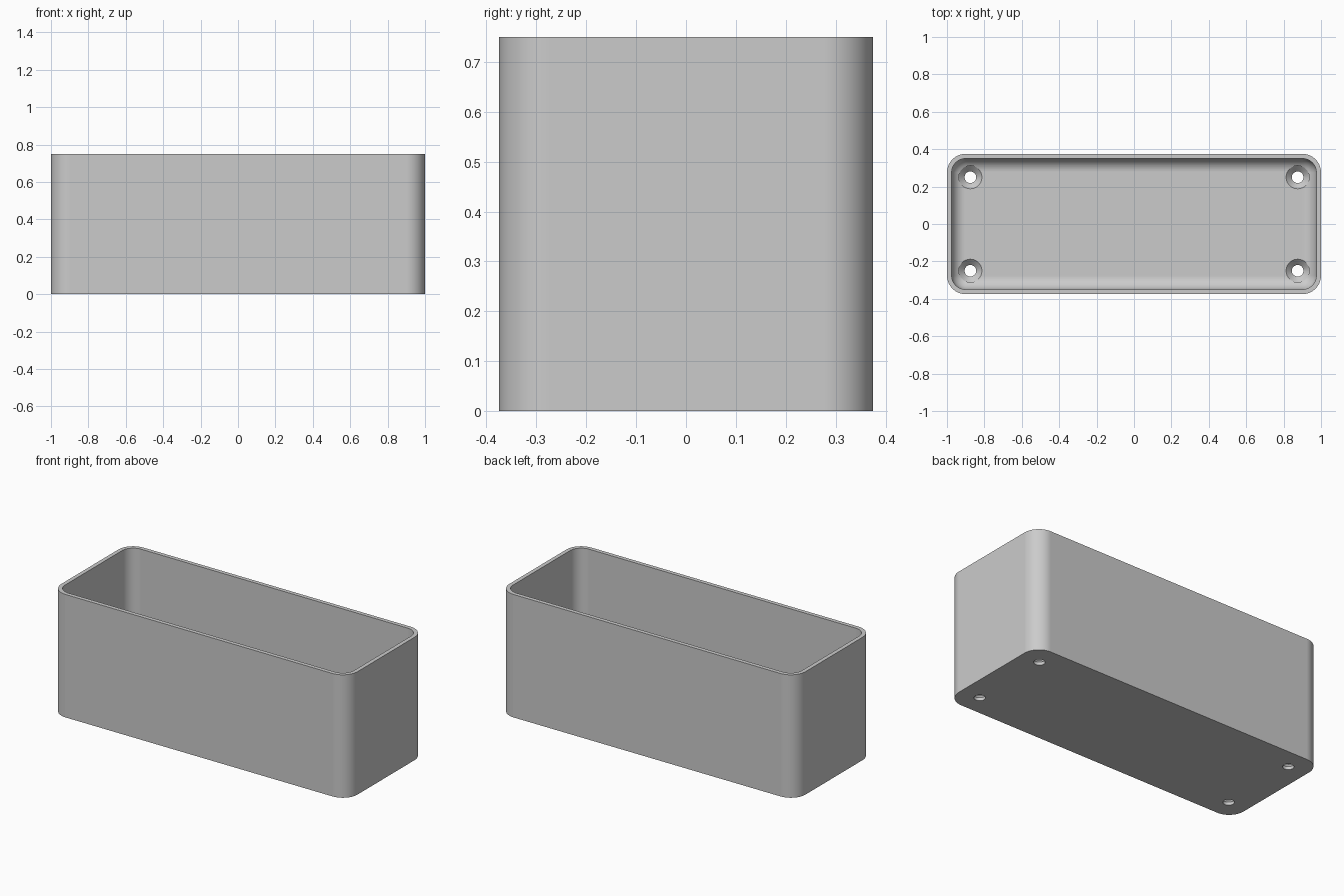
import bpy
import bmesh
from math import cos, sin, pi

if "Cube" in bpy.data.objects:
    bpy.data.objects.remove(bpy.data.objects["Cube"])

LENGTH, WIDTH, HEIGHT = 2.0, 0.75, 0.75
CORNER, WALL, FLOOR = 0.1, 0.025, 0.05
HOLE, SINK, SINK_DEPTH = 0.031, 0.062, 0.031
SEGMENTS = 12

grey = bpy.data.materials.new("plain grey")
grey.use_nodes = True
grey.diffuse_color = (0.6, 0.6, 0.6, 1)
grey.node_tree.nodes["Principled BSDF"].inputs["Base Color"].default_value = (0.6, 0.6, 0.6, 1)


def rounded_ring(bm, inset, z):
    """Rounded rectangle of vertices, moved inward by inset."""
    cx, cy, r = LENGTH / 2 - CORNER, WIDTH / 2 - CORNER, CORNER - inset
    ring = []
    for quarter, (sx, sy) in enumerate([(1, 1), (-1, 1), (-1, -1), (1, -1)]):
        for i in range(SEGMENTS + 1):
            a = (quarter + i / SEGMENTS) * pi / 2
            ring.append(bm.verts.new((sx * cx + r * cos(a), sy * cy + r * sin(a), z)))
    return ring


def circle_ring(bm, r, z):
    return [bm.verts.new((r * cos(2 * pi * i / 32), r * sin(2 * pi * i / 32), z)) for i in range(32)]


def skin(bm, rings):
    """Join the rings in order and cap both ends."""
    for a, b in zip(rings, rings[1:]):
        for i in range(len(a)):
            j = (i + 1) % len(a)
            bm.faces.new((a[i], a[j], b[j], b[i]))
    bm.faces.new(rings[0])
    bm.faces.new(rings[-1])
    bmesh.ops.remove_doubles(bm, verts=bm.verts, dist=0.0001)
    bmesh.ops.recalc_face_normals(bm, faces=bm.faces)


def make_object(name, bm):
    mesh = bpy.data.meshes.new(name)
    bm.to_mesh(mesh)
    bm.free()
    mesh.materials.append(grey)
    obj = bpy.data.objects.new(name, mesh)
    bpy.context.collection.objects.link(obj)
    return obj


# Open box: outer wall, rim, inner wall and filleted floor
bm = bmesh.new()
fillet = CORNER - WALL
rings = [rounded_ring(bm, 0, 0), rounded_ring(bm, 0, HEIGHT), rounded_ring(bm, WALL, HEIGHT)]
for k in range(SEGMENTS + 1):
    a = k / SEGMENTS * pi / 2
    rings.append(rounded_ring(bm, WALL + fillet * (1 - cos(a)), FLOOR + fillet * (1 - sin(a))))
skin(bm, rings)
box = make_object("open_box", bm)

# Countersunk screw holes through the floor
for sx in (-1, 1):
    for sy in (-1, 1):
        bm = bmesh.new()
        skin(bm, [circle_ring(bm, HOLE, -0.05), circle_ring(bm, HOLE, FLOOR - SINK_DEPTH),
                  circle_ring(bm, SINK, FLOOR), circle_ring(bm, SINK, FLOOR + 0.1)])
        cutter = make_object("screw_hole_cutter", bm)
        cutter.location = (sx * 0.875, sy * 0.25, 0)
        cutter.hide_render = True
        bpy.context.view_layer.update()
        cut = box.modifiers.new("screw_hole", "BOOLEAN")
        cut.operation = "DIFFERENCE"
        cut.solver = "EXACT"
        cut.object = cutter
        bpy.context.view_layer.objects.active = box
        bpy.ops.object.modifier_apply(modifier=cut.name)
        bpy.data.objects.remove(cutter)

# Smooth corners with crisp edges
bpy.ops.object.select_all(action="DESELECT")
box.select_set(True)
bpy.context.view_layer.objects.active = box
bpy.ops.object.shade_smooth_by_angle(angle=pi / 6)
weighted = box.modifiers.new("flat_walls", "WEIGHTED_NORMAL")
weighted.keep_sharp = True
